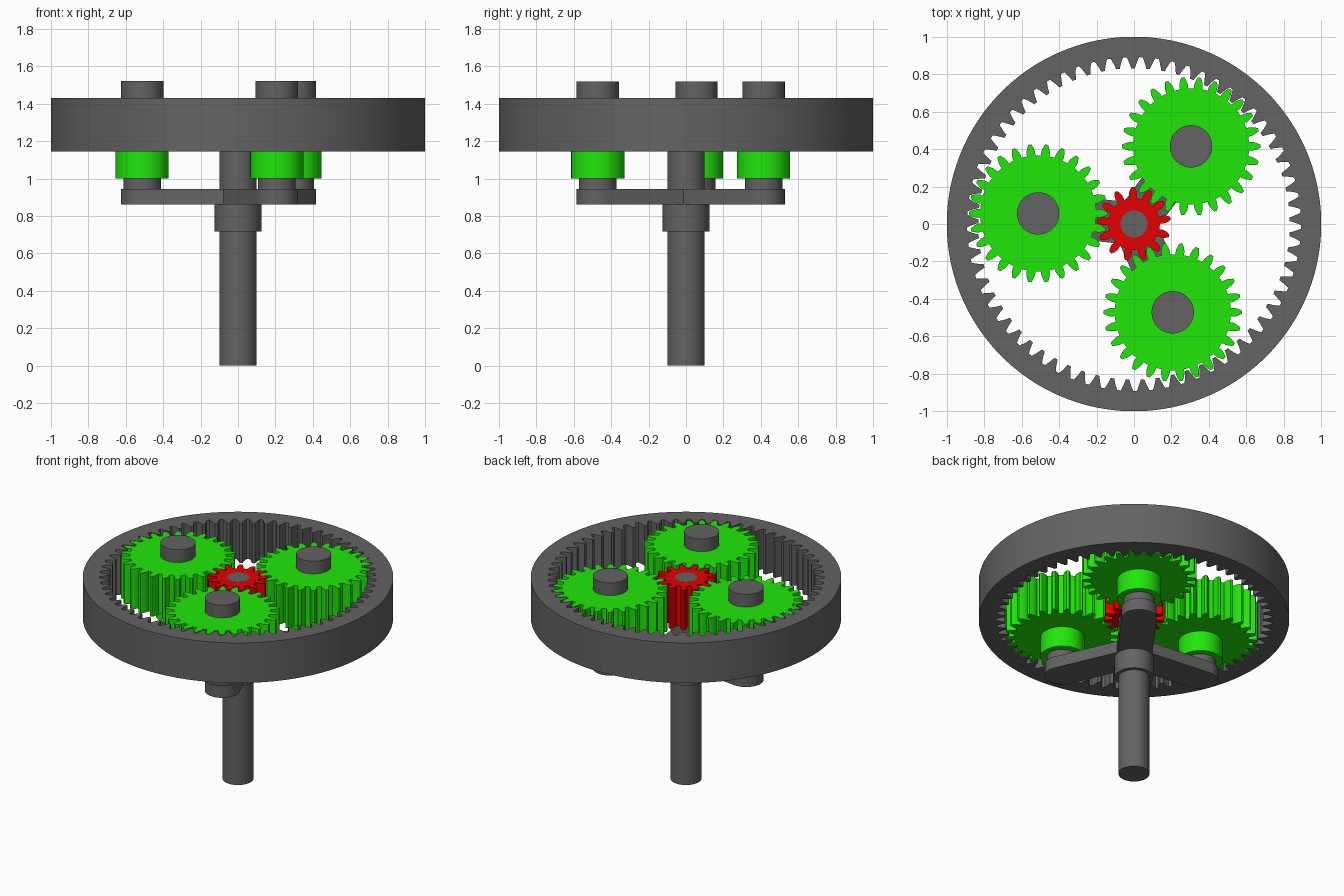
import bpy, bmesh
from math import pi, sin, cos, tan, acos, radians, sqrt

if "Cube" in bpy.data.objects:
    bpy.data.objects.remove(bpy.data.objects["Cube"])

CARRIER_R = 0.515                  # planet orbit radius
MODULE = 2 * CARRIER_R / 39        # 13-tooth sun + 26-tooth planets, 65-tooth ring
Z0, Z1 = 1.145, 1.43               # gear thickness range
PLANET_ANGLES = [radians(a) for a in (53.7, 173.7, 293.7)]


def material(name, rgb):
    m = bpy.data.materials.new(name)
    m.diffuse_color = (*rgb, 1)
    m.use_nodes = True
    m.node_tree.nodes["Principled BSDF"].inputs["Base Color"].default_value = m.diffuse_color
    return m


GREEN = material("green", (0.015, 0.8, 0.003))
RED = material("red", (0.8, 0.0, 0.0))
DARK = material("dark_grey", (0.125, 0.125, 0.125))


def finish(bm, name, loc=(0, 0), mat=DARK):
    bmesh.ops.recalc_face_normals(bm, faces=bm.faces)
    me = bpy.data.meshes.new(name)
    bm.to_mesh(me)
    bm.free()
    ob = bpy.data.objects.new(name, me)
    ob.location = (*loc, 0)
    bpy.context.collection.objects.link(ob)
    me.materials.append(mat)
    bpy.ops.object.select_all(action='DESELECT')
    ob.select_set(True)
    bpy.context.view_layer.objects.active = ob
    bpy.ops.object.shade_smooth_by_angle(angle=radians(30))
    return ob


def prism(name, outline, z0, z1, loc=(0, 0), mat=DARK):
    bm = bmesh.new()
    f = bm.faces.new([bm.verts.new((x, y, z0)) for x, y in outline])
    ext = bmesh.ops.extrude_face_region(bm, geom=[f], use_keep_orig=True)
    for v in ext["geom"]:
        if isinstance(v, bmesh.types.BMVert):
            v.co.z = z1
    return finish(bm, name, loc, mat)


def lathe(name, steps, loc=(0, 0), mat=DARK, n=48):
    """Stepped solid of revolution from (radius, z) pairs."""
    bm = bmesh.new()
    rings = [[bm.verts.new((r * cos(2 * pi * i / n), r * sin(2 * pi * i / n), z))
              for i in range(n)] for r, z in steps]
    for a, b in zip(rings, rings[1:]):
        for i in range(n):
            j = (i + 1) % n
            bm.faces.new((a[i], a[j], b[j], b[i]))
    bm.faces.new(rings[0][::-1])
    bm.faces.new(rings[-1])
    return finish(bm, name, loc, mat)


def gear_outline(teeth, phase, add, ded, slack):
    """Involute outline as (radius, angle), a tooth centred on the phase."""
    rp = MODULE * teeth / 2
    rb = rp * cos(radians(20))
    inv = lambda r: 0 if r <= rb else tan(acos(rb / r)) - acos(rb / r)
    half = lambda r: pi / (2 * teeth) + inv(rp) - inv(r) + slack / rp
    r0, r1, k = rp - ded, rp + add, 5
    flank = [(r, half(r)) for r in [r0 + (r1 - r0) * i / k for i in range(k + 1)]]
    pts = []
    for t in range(teeth):
        c = phase + 2 * pi * t / teeth
        pts += [(r, c - a) for r, a in flank]
        pts += [(r, c + a) for r, a in reversed(flank)]
    return pts


def xy(p):
    return [(r * cos(a), r * sin(a)) for r, a in p]


A, D = MODULE, 1.25 * MODULE

# Ring gear: toothed bore joined to a round rim
inner = xy(gear_outline(65, radians(54.37), D, A, 0.002))
outer = [(x / sqrt(x * x + y * y), y / sqrt(x * x + y * y)) for x, y in inner]
bm = bmesh.new()
loops = [[bm.verts.new((x, y, z)) for x, y in pts]
         for pts, z in ((inner, Z0), (outer, Z0), (outer, Z1), (inner, Z1))]
for k in range(4):
    a, b = loops[k], loops[(k + 1) % 4]
    for i in range(len(a)):
        j = (i + 1) % len(a)
        bm.faces.new((a[i], a[j], b[j], b[i]))
finish(bm, "ring_gear")

# Sun gear and its stepped drive shaft
prism("sun_gear", xy(gear_outline(13, radians(91.9), A, D, -0.001)), Z0, Z1, mat=RED)
lathe("main_shaft", [(0.1, 0), (0.1, Z0), (0.072, Z0), (0.072, Z1 + 0.0008)])

# Carrier hub
lathe("carrier_hub", [(0.125, 0.717), (0.125, 0.862)])

for n, ang in enumerate(PLANET_ANGLES, 1):
    c = (CARRIER_R * cos(ang), CARRIER_R * sin(ang))
    # Planet gear with lower boss
    prism(f"planet_gear_{n}", xy(gear_outline(26, 0, A, D, -0.001)), Z0, Z1, c, GREEN)
    lathe(f"planet_boss_{n}", [(0.142, 1.0), (0.142, Z0)], c, GREEN)
    # Planet pin with wider head
    lathe(f"planet_pin_{n}", [(0.1, 0.93), (0.1, Z1), (0.113, Z1), (0.113, 1.52)], c)
    # Carrier arm with rounded outer end
    w = 0.113
    arm = [(c[0] + w * cos(ang + t), c[1] + w * sin(ang + t))
           for t in [-pi / 2 + pi * i / 24 for i in range(25)]]
    arm += [(-w * sin(ang), w * cos(ang)), (w * sin(ang), -w * cos(ang))]
    prism(f"carrier_arm_{n}", arm, 0.861, 0.945)
